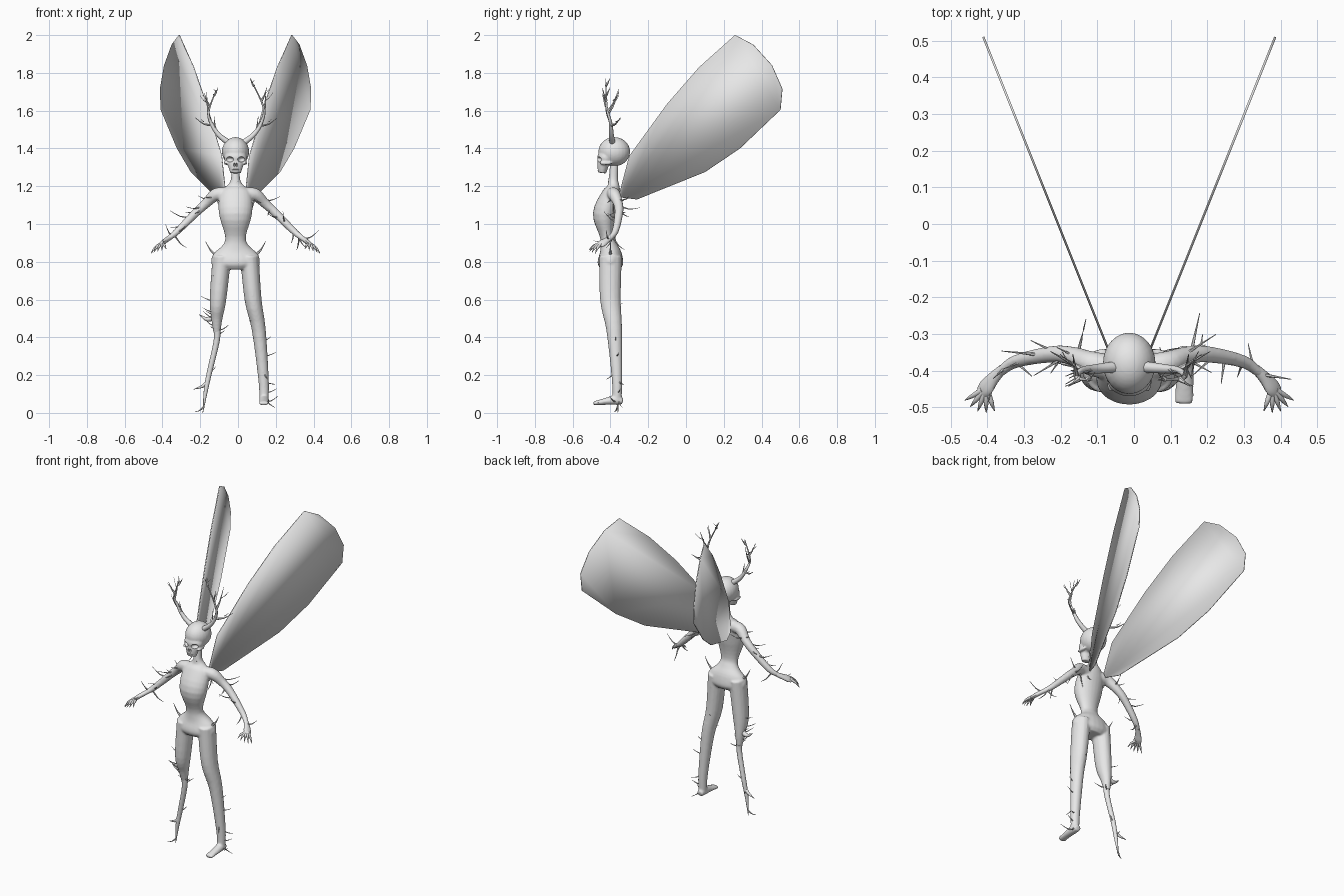
import bpy
import bmesh
import math
import random
from mathutils import Vector, Matrix

random.seed(4)
if "Cube" in bpy.data.objects:
    bpy.data.objects.remove(bpy.data.objects["Cube"])

MID = -.013  # x of the body's centre line
SIDES = {"right": -1, "left": 1}
TIP = .001   # radius of every sharp tip

grey = bpy.data.materials.new("plain grey")
grey.use_nodes = True
grey.diffuse_color = (.8, .8, .8, 1)
grey.node_tree.nodes["Principled BSDF"].inputs["Base Color"].default_value = grey.diffuse_color


def spline(points, steps):
    """Smooth path through points of the form x, y, z, radius, depth radius."""
    pts = [Vector(p if len(p) == 5 else (*p, p[-1])) for p in points]
    pts = [pts[0] * 2 - pts[1]] + pts + [pts[-1] * 2 - pts[-2]]
    path = []
    for before, start, end, after in zip(pts, pts[1:], pts[2:], pts[3:]):
        leave, arrive = (end - before) / 2, (after - start) / 2
        for i in range(steps):
            t = i / steps
            ease = t * t * (3 - 2 * t)
            path.append(start + (end - start) * ease + leave * (t * (1 - t) ** 2)
                        - arrive * (t * t * (1 - t)))
    return path + [pts[-2]]


def tube(bm, points, sides=12, side_axis=(0, 1, 0), steps=4):
    """Closed elliptical loft along a smooth path; returns the path."""
    path = spline(points, steps)
    spots = [Vector(p[:3]) for p in path]
    rings = []
    for i, (spot, p) in enumerate(zip(spots, path)):
        along = spots[min(i + 1, len(spots) - 1)] - spots[max(i - 1, 0)]
        across = along.cross(Vector(side_axis)).normalized()
        deep = across.cross(along).normalized()
        ring = []
        for k in range(sides):
            angle = math.tau * k / sides
            offset = across * max(p[3], TIP) * math.cos(angle) + deep * max(p[4], TIP) * math.sin(angle)
            ring.append(bm.verts.new(spot + offset))
        rings.append(ring)
    for low, high in zip(rings, rings[1:]):
        for k in range(sides):
            bm.faces.new((low[k - 1], low[k], high[k], high[k - 1]))
    bm.faces.new(rings[0])
    bm.faces.new(rings[-1])
    return spots


def mirrored(points, side):
    """Turn distances from the centre line into points on one side."""
    return [(MID + side * p[0], *p[1:]) for p in points]


def ball(bm, centre, size):
    matrix = Matrix.Translation(centre) @ Matrix.Diagonal((*size, 1))
    bmesh.ops.create_uvsphere(bm, u_segments=24, v_segments=16, radius=1, matrix=matrix)


def thorn(bm, base, reach, radius=.006):
    """Slightly sagging spike from base along reach."""
    middle = base + reach / 2 - Vector((0, 0, reach.length / 8))
    tube(bm, [(*base, radius), (*middle, radius / 2), (*(base + reach), TIP)],
         sides=6, side_axis=(.2, .8, .5), steps=2)


def scatter_thorns(bm, path, count, outward, longest):
    """Spread thorns along a path, most of them leaning outward and down."""
    for i in range(count):
        spot = path[int((i + .5) / count * len(path))]
        lean = Vector((outward * random.uniform(-.5, 1), random.uniform(-.6, .6),
                       random.uniform(-.8, .4)))
        thorn(bm, spot, lean.normalized() * random.uniform(longest / 2, longest))


def shade(obj):
    bpy.ops.object.select_all(action='DESELECT')
    obj.select_set(True)
    bpy.context.view_layer.objects.active = obj
    bpy.ops.object.shade_smooth_by_angle(angle=math.radians(50))


def finish(bm, name):
    bmesh.ops.recalc_face_normals(bm, faces=bm.faces)
    mesh = bpy.data.meshes.new(name)
    bm.to_mesh(mesh)
    bm.free()
    mesh.materials.append(grey)
    obj = bpy.data.objects.new(name, mesh)
    bpy.context.collection.objects.link(obj)
    shade(obj)
    return obj


def fuse(obj, voxel):
    """Blend overlapping parts into one smooth skin."""
    skin = obj.modifiers.new("skin", 'REMESH')
    skin.mode = 'VOXEL'
    skin.voxel_size = voxel
    skin.use_smooth_shade = True
    soften = obj.modifiers.new("soften", 'SMOOTH')
    soften.iterations = 4
    for modifier in ("skin", "soften"):
        bpy.ops.object.modifier_apply(modifier=modifier)


# Torso, thighs and arms blended into one body
body = bmesh.new()
thorns = bmesh.new()
torso_profile = [(-.38, 1.32, .022, .022), (-.385, 1.23, .026, .026), (-.385, 1.19, .06, .036),
                 (-.4, 1.15, .086, .05), (-.43, 1.05, .087, .063), (-.42, .94, .056, .037),
                 (-.41, .89, .066, .043), (-.4, .84, .118, .06), (-.4, .79, .128, .068),
                 (-.4, .76, .09, .05)]
tube(body, [(MID, *row) for row in torso_profile], sides=24)
left_leg = tube(body, [(.06, -.4, .83, .05, .06), (.08, -.4, .6, .045, .055),
                       (.11, -.38, .44, .037, .042), (.135, -.365, .18, .028),
                       (.138, -.365, .06, .024)], sides=16)
tube(body, [(.138, -.335, .06, .018), (.138, -.37, .068, .026), (.138, -.43, .06, .018, .025),
            (.136, -.49, .05, .01, .026)], side_axis=(1, 0, 0))
right_thigh = tube(body, [(-.085, -.4, .83, .05, .06), (-.106, -.4, .6, .044, .052),
                          (-.112, -.385, .5, .03, .034), (-.112, -.375, .42, .018)], sides=16)
arm_points = [(.05, -.39, 1.16, .035), (.105, -.38, 1.155, .034), (.155, -.36, 1.11, .026),
              (.21, -.355, 1.06, .023), (.31, -.375, .96, .018), (.36, -.41, .92, .013)]
for side in SIDES.values():
    arm = tube(body, mirrored(arm_points, side))
    scatter_thorns(thorns, arm, 15, side, .13)
    hip = Vector((MID + side * .11, -.4, .84))
    thorn(thorns, hip, Vector((side * .05, 0, .07)), .009)
fuse(finish(body, "body"), .006)

# Root-like right shin with forks
shin = bmesh.new()
right_shin = tube(shin, [(-.112, -.38, .46, .02), (-.113, -.375, .38, .016), (-.15, -.365, .22, .014),
                         (-.17, -.365, .12, .011), (-.186, -.36, 0, TIP)])
tube(shin, [(-.164, -.365, .16, .01), (-.19, -.36, .14, .008), (-.235, -.35, .125, TIP)])
tube(shin, [(-.11, -.385, .52, .016), (-.16, -.38, .495, .012), (-.205, -.38, .52, TIP)])
finish(shin, "root_shin")

# Hands with fanned fingers
palm_points = [(.345, -.395, .93, .013), (.37, -.42, .913, .013, .018),
               (.39, -.445, .897, .012, .024), (.405, -.46, .885, .007, .018)]
for label, side in SIDES.items():
    hand = bmesh.new()
    tube(hand, mirrored(palm_points, side))
    for finger in range(5):
        heading = math.radians(30 + 20 * finger)
        fan = Vector((math.cos(heading), -math.sin(heading), 0))
        knuckle = Vector((.39, -.447, .893)) + fan * .012
        tip = knuckle + fan * .055 - Vector((0, 0, .05 - .006 * finger))
        middle = knuckle.lerp(tip, .6) + Vector((0, 0, .008))
        tube(hand, mirrored([(*knuckle, .009), (*middle, .006), (*tip, TIP)], side), sides=8)
    finish(hand, label + "_hand")

# Skull with cut sockets, nose and mouth
skull = bmesh.new()
ball(skull, (MID, -.38, 1.383), (.072, .084, .077))
ball(skull, (MID, -.425, 1.35), (.06, .045, .045))
tube(skull, [(MID, -.435, 1.35, .05, .03), (MID, -.44, 1.31, .041, .03),
             (MID, -.445, 1.27, .028, .022)], sides=20)
holes = bmesh.new()
ball(holes, (MID, -.475, 1.288), (.03, .016, .003))
for side in SIDES.values():
    ball(skull, (MID + side * .05, -.425, 1.322), (.012, .034, .009))
    ball(holes, (MID + side * .034, -.475, 1.342), (.024, .034, .016))
    ball(holes, (MID + side * .006, -.475, 1.313), (.005, .018, .011))
skull_object = finish(skull, "skull")
fuse(skull_object, .005)
hole_cutter = finish(holes, "hole_cutter")
cut = skull_object.modifiers.new("holes", 'BOOLEAN')
cut.operation = 'DIFFERENCE'
cut.solver = 'EXACT'
cut.object = hole_cutter
bpy.context.view_layer.objects.active = skull_object
bpy.ops.object.modifier_apply(modifier="holes")
bpy.data.objects.remove(hole_cutter)
shade(skull_object)

# Antlers: a tapering beam each, with twigs at a share of its length
beams = {
    "right": [(-.05, -.39, 1.43), (-.105, -.395, 1.475), (-.145, -.4, 1.54), (-.155, -.42, 1.6),
              (-.115, -.425, 1.71)],
    "left": [(.03, -.39, 1.43), (.085, -.395, 1.475), (.125, -.4, 1.54), (.135, -.42, 1.62),
             (.065, -.425, 1.77)],
}
twigs = [(.3, (.01, -.01, .08)), (.45, (.09, .05, .04)), (.7, (.01, .06, .12)),
         (.8, (.03, -.02, .07)), (.9, (-.02, .02, .04))]
for label, side in SIDES.items():
    antler = bmesh.new()
    beam = tube(antler, [(*p, .016 - .0035 * i) for i, p in enumerate(beams[label])], sides=8)
    for share, (out, back, up) in twigs:
        start = beam[int(share * len(beam))]
        thorn(antler, start, Vector((side * out, back, up)), .008)
        fork = start + Vector((side * out, back, up)) / 2
        thorn(antler, fork, Vector((side * up / 3, back / 2, up / 3)), .003)
    finish(antler, label + "_antler")

# Thorns on the legs
scatter_thorns(thorns, left_leg[4:], 11, 1, .09)
scatter_thorns(thorns, right_thigh[2:], 11, -1, .1)
scatter_thorns(thorns, right_shin, 5, -1, .06)
finish(thorns, "thorns")

# Wings: thin plates in upright planes that spread toward the back
wing_outline = [(-.35, 1.17), (-.3, 1.36), (-.1, 1.635), (.07, 1.83), (.26, 2), (.355, 1.95),
                (.455, 1.84), (.51, 1.715), (.5, 1.605), (.285, 1.4), (.1, 1.275), (-.26, 1.13),
                (-.34, 1.14)]
for label, side in SIDES.items():
    wing = bmesh.new()
    wing.faces.new([wing.verts.new((MID + side * (.194 + .4 * y), y, z)) for y, z in wing_outline])
    plate = finish(wing, label + "_wing").modifiers.new("thickness", 'SOLIDIFY')
    plate.thickness = .006
    plate.offset = 0
